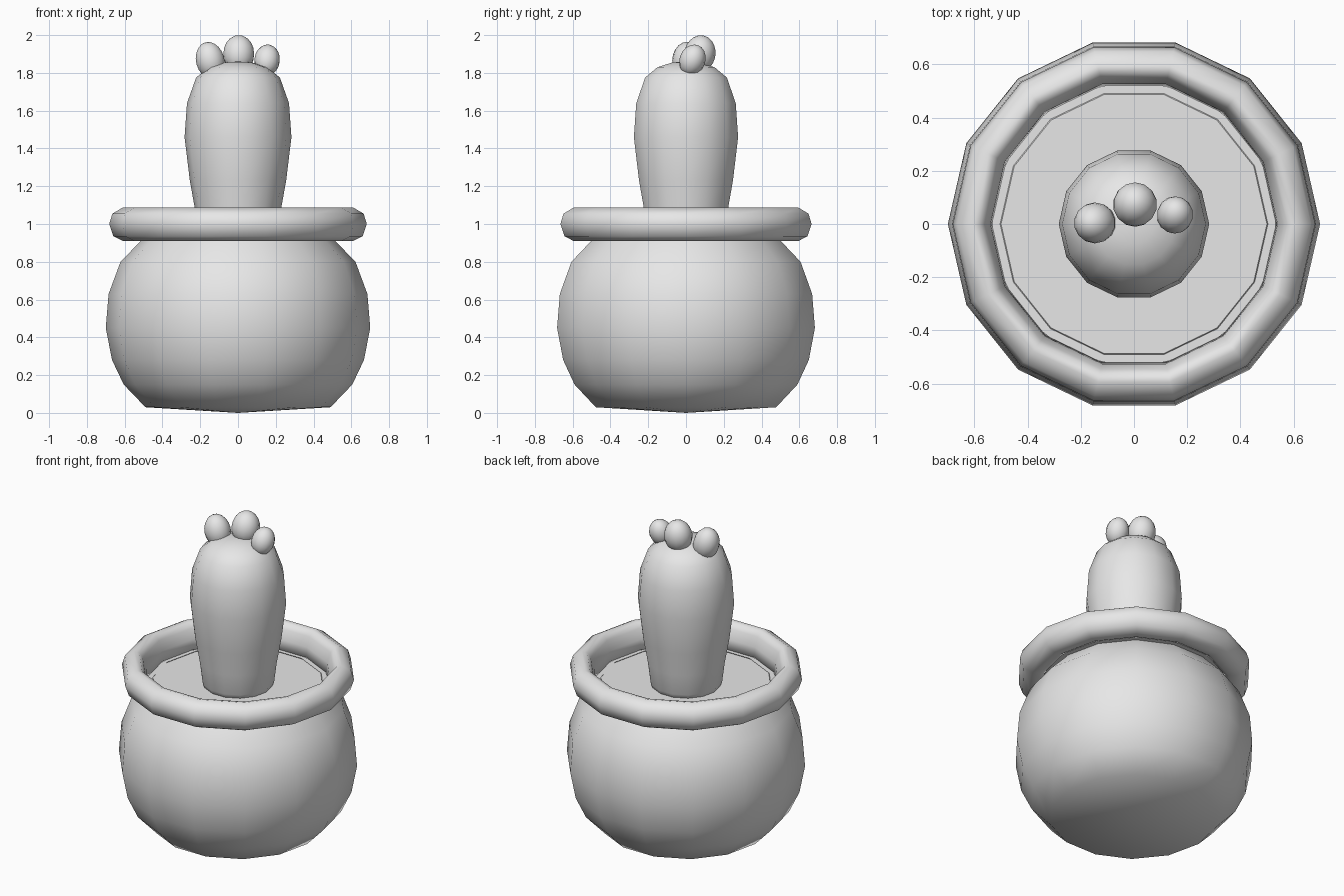
import bpy, bmesh, math
from mathutils import Vector

if "Cube" in bpy.data.objects:
    bpy.data.objects.remove(bpy.data.objects["Cube"], do_unlink=True)

SIDES = 14

# One plain grey for everything
grey = bpy.data.materials.new("plain_grey")
grey.use_nodes = True
grey.diffuse_color = (0.8, 0.8, 0.8, 1)
grey.node_tree.nodes["Principled BSDF"].inputs["Base Color"].default_value = (0.8, 0.8, 0.8, 1)


def finish(name, bm, smooth=True):
    bmesh.ops.recalc_face_normals(bm, faces=bm.faces)
    mesh = bpy.data.meshes.new(name)
    for f in bm.faces:
        f.smooth = smooth
    bm.to_mesh(mesh)
    bm.free()
    mesh.materials.append(grey)
    obj = bpy.data.objects.new(name, mesh)
    bpy.context.collection.objects.link(obj)
    return obj


def lathe(name, profile, closed=False):
    """Turn (radius, height) points around z; zero radius makes a pole."""
    bm = bmesh.new()
    rings = []
    for r, z in profile:
        if r == 0:
            rings.append([bm.verts.new((0, 0, z))] * SIDES)
        else:
            angles = [math.tau * i / SIDES for i in range(SIDES)]
            rings.append([bm.verts.new((r * math.cos(a), r * math.sin(a), z)) for a in angles])
    pairs = list(zip(rings, rings[1:]))
    if closed:
        pairs.append((rings[-1], rings[0]))
    for low, high in pairs:
        for i in range(SIDES):
            j = (i + 1) % SIDES
            corners = dict.fromkeys((low[i], low[j], high[j], high[i]))
            bm.faces.new(list(corners))
    return finish(name, bm)


# Round pot with a nearly flat bottom
lathe("pot", [(0, 0), (0.49, 0.03), (0.605, 0.15), (0.667, 0.28), (0.70, 0.45),
              (0.685, 0.63), (0.622, 0.80), (0.515, 0.91), (0.50, 0.93)])

# Thick rolled rim
lathe("rim", [(0.61, 0.91), (0.66, 0.935), (0.682, 1.0), (0.665, 1.055), (0.61, 1.087),
              (0.58, 1.08), (0.56, 1.05), (0.54, 0.99), (0.535, 0.925), (0.56, 0.912)],
      closed=True)

# Flat soil disc
bm = bmesh.new()
bmesh.ops.create_circle(bm, cap_ends=True, segments=SIDES, radius=0.545)
soil = finish("soil", bm, smooth=False)
soil.location.z = 0.925

# Cactus stem, widest above the middle
lathe("cactus_stem", [(0, 0.89), (0.19, 0.90), (0.212, 0.95), (0.228, 1.08), (0.255, 1.23),
                      (0.283, 1.46), (0.27, 1.64), (0.222, 1.775), (0.155, 1.83),
                      (0.075, 1.855), (0, 1.86)])


# Three leaning buds on the crown
def bud(name, centre, width, height, lean):
    bm = bmesh.new()
    bmesh.ops.create_uvsphere(bm, u_segments=SIDES, v_segments=10, radius=1)
    bmesh.ops.scale(bm, vec=(width, width, height), verts=bm.verts)
    turn = Vector((0, 0, 1)).rotation_difference(Vector(lean))
    bmesh.ops.rotate(bm, matrix=turn.to_matrix(), verts=bm.verts)
    bmesh.ops.translate(bm, vec=centre, verts=bm.verts)
    return finish(name, bm)


bud("middle_bud", (0.004, 0.073, 1.90), 0.083, 0.10, (0, 0.2, 1))
bud("right_bud", (-0.147, 0.004, 1.865), 0.077, 0.10, (-0.25, 0, 1))
bud("left_bud", (0.154, 0.034, 1.868), 0.068, 0.084, (0.1, 0.4, 1))
